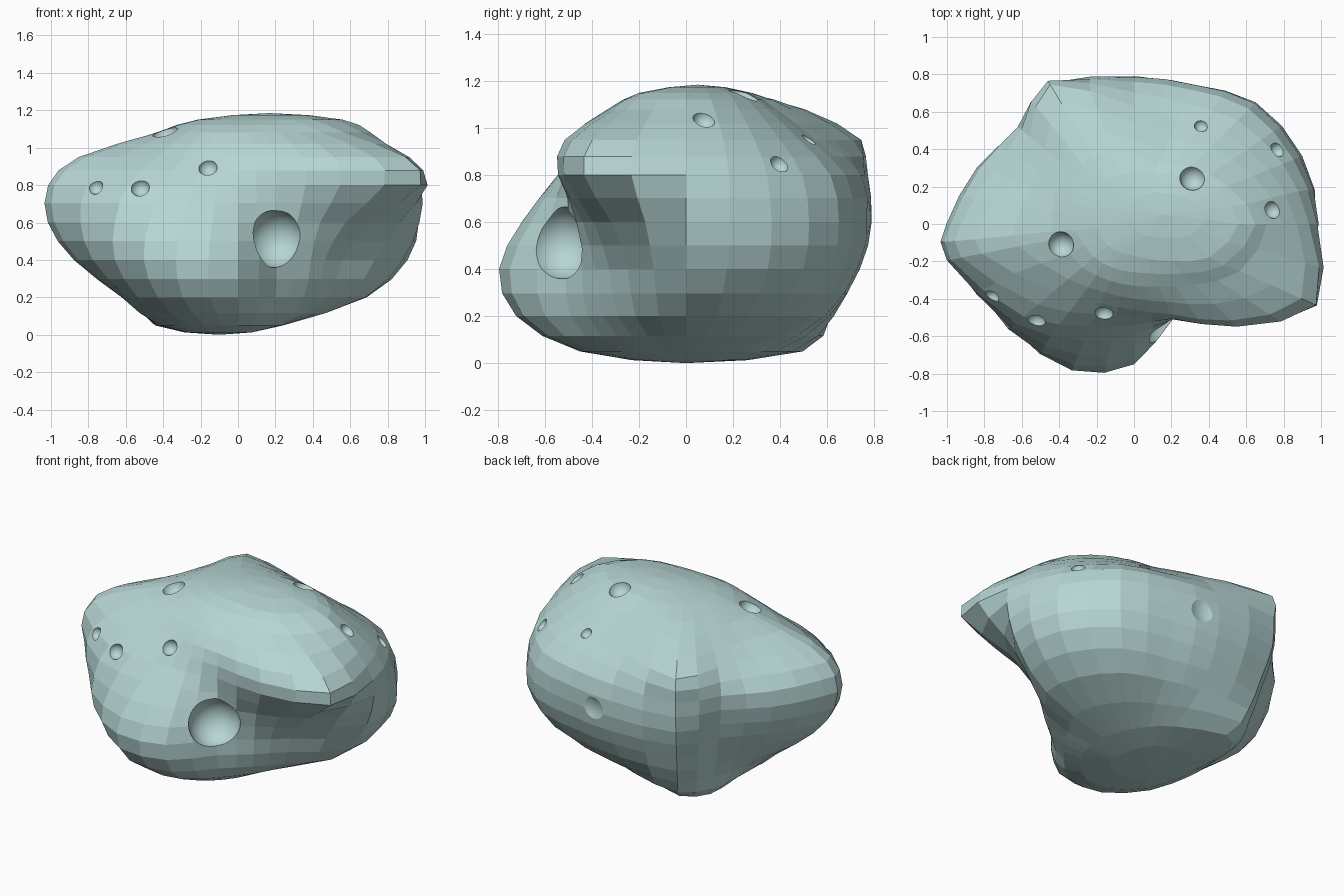
import bpy, bmesh, math
from mathutils import Vector
from mathutils.bvhtree import BVHTree

if "Cube" in bpy.data.objects:
    bpy.data.objects.remove(bpy.data.objects["Cube"])

# Outline radii of the rock at rising heights, one per compass angle
ANGLES = [0, 22, 45, 67, 90, 121, 140, 160, 180, 191, 220, 247, 270, 292, 315, 336]
LEVELS = {
    .05: [.24, .24, .26, .30, .38, .58, .57, .46, .42, .42, .45, .47, .44, .36, .30, .26],
    .20: [.68, .70, .67, .61, .61, .72, .65, .61, .61, .63, .70, .76, .69, .53, .50, .53],
    .40: [.88, .93, .87, .76, .74, .80, .72, .77, .86, .87, .86, .85, .75, .55, .55, .61],
    .60: [.97, .97, .92, .81, .79, .87, .78, .87, .99, 1.0, .86, .76, .66, .54, .62, .78],
    .80: [.98, .92, .87, .78, .76, .88, .81, .88, .98, 1.0, .77, .59, .54, .55, .77, 1.07],
    .95: [.87, .78, .68, .60, .63, .87, .73, .71, .82, .83, .56, .46, .46, .52, .73, .98],
    1.08: [.71, .60, .49, .42, .45, .59, .50, .45, .44, .42, .36, .33, .33, .36, .46, .62],
    1.15: [.56, .47, .36, .29, .28, .27, .25, .23, .21, .20, .18, .17, .17, .20, .28, .44],
}
BOTTOM, TOP = Vector((-.1, 0, 0)), Vector((.17, .05, 1.185))

# Craters: position near the surface, radius, lift of the cutter as a share of the radius
CRATERS = [
    ((.21, -.54, .51), .155, .15), ((-.39, -.11, 1.085), .07, .15), ((.31, .24, 1.14), .068, .15),
    ((.13, .78, .61), .17, .88), ((-.16, -.475, .89), .05, .15), ((-.52, -.51, .78), .05, .15),
    ((-.76, -.39, .79), .042, .15), ((.75, .08, 1.05), .048, .15), ((.77, .40, .85), .042, .15),
    ((.36, .53, .96), .036, .15),
]


def spline(a, b, c, d, t):
    """Smooth curve from b to c."""
    return b + (c - a) * (t / 2) + (a * 2 - b * 5 + c * 4 - d) * (t * t / 2) \
        + (b * 3 - a - c * 3 + d) * (t ** 3 / 2)


def refine_loop(points, steps=2):
    n = len(points)
    return [spline(points[i - 1], points[i], points[(i + 1) % n], points[(i + 2) % n], s / steps)
            for i in range(n) for s in range(steps)]


def refine_column(column, opposite, steps=2):
    """Refine a pole-to-pole column, carrying on over each pole."""
    p = [opposite[1]] + column + [opposite[-2]]
    return [spline(*p[i:i + 4], s / steps) for i in range(len(column) - 1) for s in range(steps)][1:]


def new_object(name, bm, material):
    mesh = bpy.data.meshes.new(name)
    bm.to_mesh(mesh)
    bm.free()
    mesh.materials.append(material)
    obj = bpy.data.objects.new(name, mesh)
    bpy.context.collection.objects.link(obj)
    return obj


# Stone colour
stone = bpy.data.materials.new("pale_teal_stone")
stone.use_nodes = True
colour = (.47, .67, .66, 1)
stone.diffuse_color = colour
shader = stone.node_tree.nodes["Principled BSDF"]
shader.inputs["Base Color"].default_value = colour
shader.inputs["Roughness"].default_value = .8

# Rock body lofted through the outlines
rings = [refine_loop([Vector((r * math.cos(math.radians(a)), r * math.sin(math.radians(a)), z))
                      for a, r in zip(ANGLES, radii)]) for z, radii in LEVELS.items()]
count = len(rings[0])
columns = [[BOTTOM] + [ring[i] for ring in rings] + [TOP] for i in range(count)]
columns = [refine_column(columns[i], columns[(i + count // 2) % count]) for i in range(count)]

bm = bmesh.new()
grid = [[bm.verts.new(p) for p in column] for column in columns]
low, high = bm.verts.new(BOTTOM), bm.verts.new(TOP)
for i in range(count):
    a, b = grid[i - 1], grid[i]
    for j in range(len(a) - 1):
        bm.faces.new((a[j], b[j], b[j + 1], a[j + 1]))
    bm.faces.new((low, b[0], a[0]))
    bm.faces.new((a[-1], b[-1], high))
bmesh.ops.recalc_face_normals(bm, faces=bm.faces)
surface = BVHTree.FromBMesh(bm)
rock = new_object("rock_body", bm, stone)

# Smooth round cutters seated on the surface
bm = bmesh.new()
for position, radius, lift in CRATERS:
    spot, normal, _, _ = surface.find_nearest(Vector(position))
    ball = bmesh.ops.create_uvsphere(bm, u_segments=32, v_segments=16, radius=radius)
    bmesh.ops.translate(bm, verts=ball["verts"], vec=spot + normal * radius * lift)
for face in bm.faces:
    face.smooth = True
cutter = new_object("crater_cutter", bm, stone)
cutter.hide_render = True

# Carve the craters
carve = rock.modifiers.new("craters", "BOOLEAN")
carve.operation = "DIFFERENCE"
carve.solver = "EXACT"
carve.object = cutter
bpy.context.view_layer.objects.active = rock
bpy.ops.object.modifier_apply(modifier=carve.name)
bpy.data.objects.remove(cutter)
